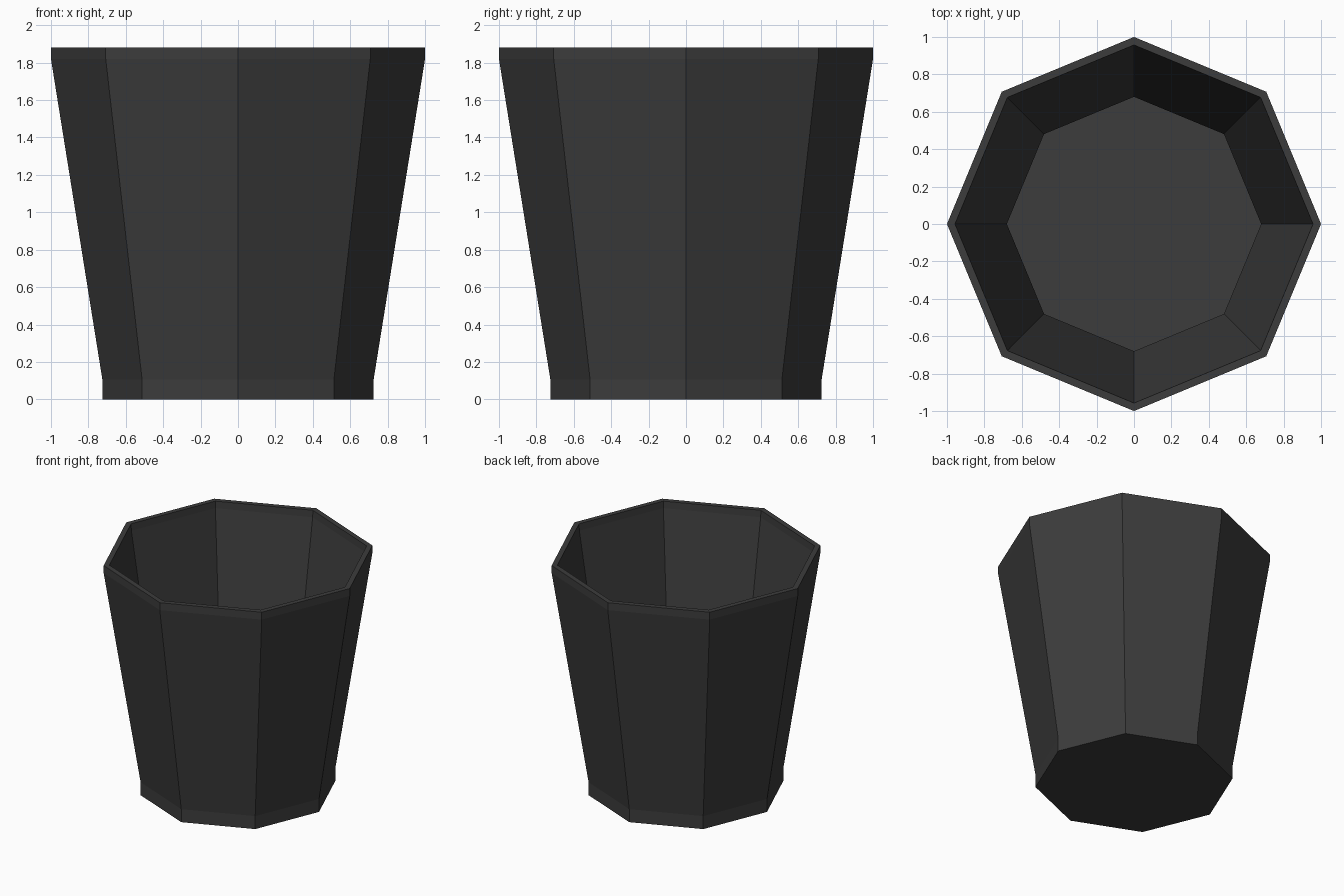
import bpy
import bmesh
from math import cos, sin, pi

cube = bpy.data.objects.get("Cube")
if cube:
    bpy.data.objects.remove(cube, do_unlink=True)

SIDES = 8


def make_material(name, color):
    mat = bpy.data.materials.new(name)
    mat.use_nodes = True
    mat.diffuse_color = color
    mat.node_tree.nodes["Principled BSDF"].inputs["Base Color"].default_value = color
    return mat


def lathe(name, profile, mat):
    """Turn an open (radius, height) profile into a faceted solid capped at both ends."""
    bm = bmesh.new()
    rings = []
    for r, z in profile:
        angles = [2 * pi * i / SIDES for i in range(SIDES)]
        rings.append([bm.verts.new((r * cos(a), r * sin(a), z)) for a in angles])
    for low, high in zip(rings, rings[1:]):
        for i in range(SIDES):
            j = (i + 1) % SIDES
            bm.faces.new((low[i], low[j], high[j], high[i]))
    bm.faces.new(rings[0][::-1])
    bm.faces.new(rings[-1])
    bmesh.ops.recalc_face_normals(bm, faces=bm.faces)
    mesh = bpy.data.meshes.new(name)
    bm.to_mesh(mesh)
    bm.free()
    mesh.materials.append(mat)
    obj = bpy.data.objects.new(name, mesh)
    bpy.context.collection.objects.link(obj)
    return obj


charcoal = make_material("charcoal", (0.045, 0.045, 0.045, 1))

# Outer wall from foot to rim, then back down the inside to the floor
outside = [(0.725, 0), (0.725, 0.105), (1, 1.82), (1, 1.88)]
inside = [(0.957, 1.88), (0.954, 1.825), (0.68, 0.1), (0.68, 0.042)]
lathe("waste_bin", outside + inside, charcoal)
